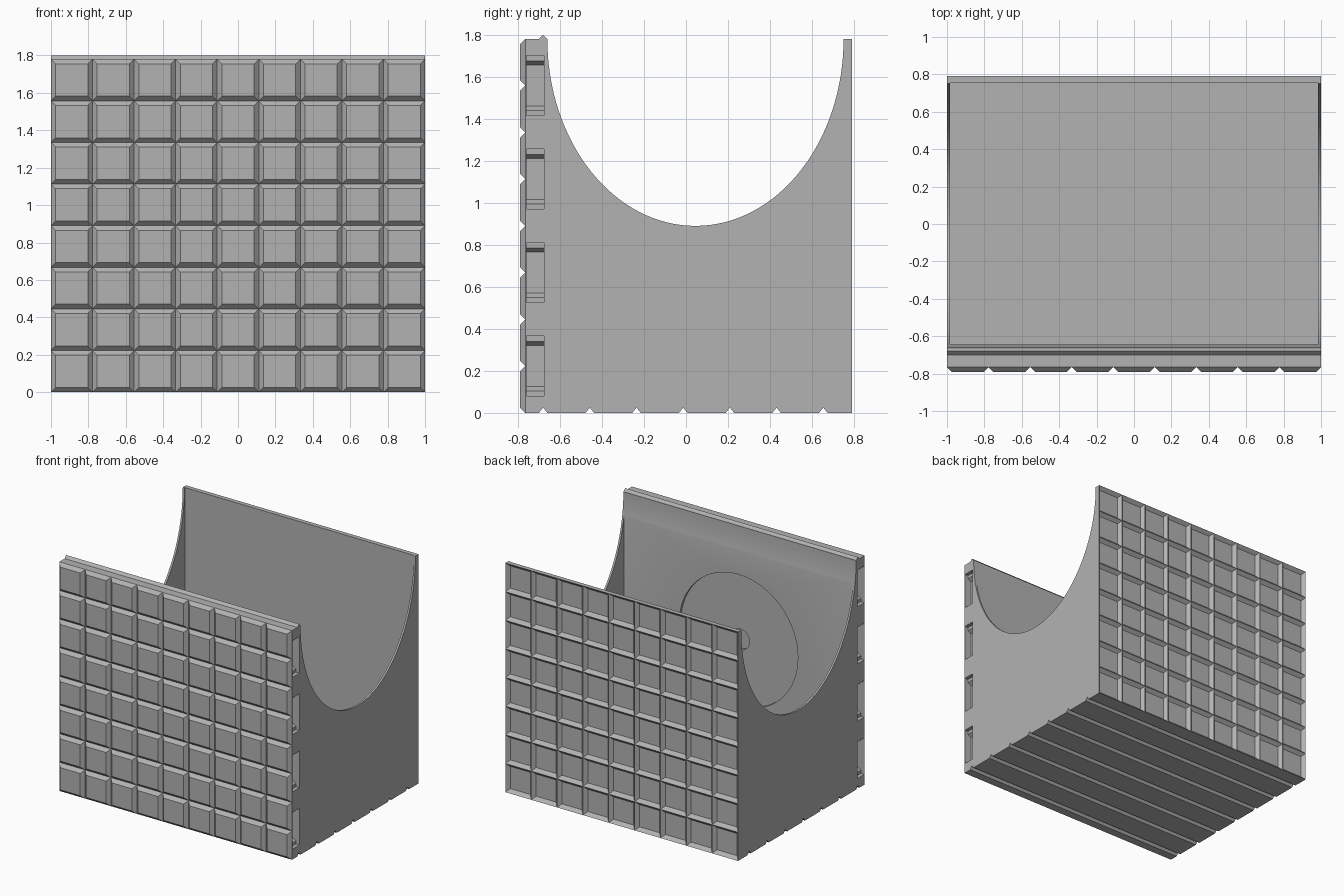
import bpy, bmesh
from math import pi, cos, sin
from mathutils import Vector

if "Cube" in bpy.data.objects:
    bpy.data.objects.remove(bpy.data.objects["Cube"])

grey = bpy.data.materials.new("plain_grey")
grey.use_nodes = True
COL = (0.45, 0.45, 0.45, 1)
grey.diffuse_color = COL
grey.node_tree.nodes["Principled BSDF"].inputs["Base Color"].default_value = COL

H = 1.78
COLS, ROWS = 9, 8
CX, CZ = 2 / COLS, H / ROWS
V = 0.025                       # depth of grooves, ridges and tiles
FRONT, BACK = -0.765, 0.765     # wall planes under tiles and ridges

# Maps a profile point and a distance along the axis to x, y, z
AXES = {"x": lambda u, v, t: (t, u, v),
        "y": lambda u, v, t: (u, t, v),
        "z": lambda u, v, t: (u, v, t)}


def add_prism(bm, pts, axis, a, b):
    place = AXES[axis]
    lo = [bm.verts.new(place(u, v, a)) for u, v in pts]
    hi = [bm.verts.new(place(u, v, b)) for u, v in pts]
    n = len(pts)
    bm.faces.new(lo)
    bm.faces.new(hi)
    for i in range(n):
        j = (i + 1) % n
        bm.faces.new((lo[i], lo[j], hi[j], hi[i]))


def finish(bm, name):
    bmesh.ops.recalc_face_normals(bm, faces=bm.faces)
    mesh = bpy.data.meshes.new(name)
    bm.to_mesh(mesh)
    bm.free()
    mesh.materials.append(grey)
    ob = bpy.data.objects.new(name, mesh)
    bpy.context.collection.objects.link(ob)
    return ob


def prism(name, pts, axis, a, b):
    bm = bmesh.new()
    add_prism(bm, pts, axis, a, b)
    return finish(bm, name)


def ellipse(cu, cv, ru, rv, n):
    return [(cu + ru * cos(2 * pi * i / n), cv + rv * sin(2 * pi * i / n)) for i in range(n)]


def rect(u0, v0, u1, v1):
    return [(u0, v0), (u1, v0), (u1, v1), (u0, v1)]


def cut(ob, cutter):
    mod = ob.modifiers.new("cut", "BOOLEAN")
    mod.operation = "DIFFERENCE"
    mod.solver = "EXACT"
    mod.object = cutter
    bpy.context.view_layer.objects.active = ob
    bpy.ops.object.modifier_apply(modifier=mod.name)
    bpy.data.objects.remove(cutter)


# Body: side profile with bottom grooves and the ridge on the front wall's top
profile = [(FRONT, 0)]
for i in range(7):
    y = -0.68 + i * CX
    profile += [(y - 0.02, 0), (y, V), (y + 0.02, 0)]
profile += [(BACK, 0), (BACK, H), (-0.662, H), (-0.68, 1.8), (-0.70, H), (FRONT, H)]
body = prism("body", profile, "x", -1, 1)

# Hollow inside, curved opening, round recess and its centre hole
cut(body, prism("cavity", rect(-0.985, -0.645, 0.985, 0.755), "z", 0.045, 2))
cut(body, prism("opening", ellipse(0.045, H, 0.705, 0.89, 128), "x", -1.2, 1.2))
cut(body, prism("round_recess", ellipse(0, 0.9, 0.51, 0.51, 64), "y", -0.665, -0.6))
cut(body, prism("centre_hole", ellipse(0, 0.9, 0.08, 0.08, 32), "y", -0.69, -0.6))

# Stepped clip pockets in both ends of the front wall
bm = bmesh.new()
for s in (-1, 1):
    for i in range(4):
        z = 0.08 + i * 2 * CZ
        shape = [(1.1, 0), (0.97, 0), (0.97, 0.025), (0.94, 0.045),
                 (0.94, 0.24), (0.97, 0.26), (0.97, 0.285), (1.1, 0.285)]
        add_prism(bm, [(s * x, z + h) for x, h in shape], "y", -0.76, -0.675)
cut(body, finish(bm, "clip_pockets"))

# Front tiles: bevelled blocks that leave V grooves between them
bm = bmesh.new()
for c in range(COLS):
    for r in range(ROWS):
        x, z = -1 + c * CX, r * CZ
        base = rect(x, z, x + CX, z + CZ)
        top = rect(x + V, z + V, x + CX - V, z + CZ - V)
        lo = [bm.verts.new((u, FRONT, v)) for u, v in base]
        hi = [bm.verts.new((u, FRONT - V, v)) for u, v in top]
        bm.faces.new(hi)
        for i in range(4):
            j = (i + 1) % 4
            bm.faces.new((lo[i], lo[j], hi[j], hi[i]))
front_tiles = finish(bm, "front_tiles")
# Keep the open-based tiles facing outward
for p in front_tiles.data.polygons:
    if p.normal.dot(Vector((0, -1, 0))) < 0:
        p.flip()

# Back ridges: triangular bars in a grid, halved along the border
bm = bmesh.new()
for n, step, start, axis, a, b in ((COLS, CX, -1, "z", 0, H), (ROWS, CZ, 0, "x", -1, 1)):
    for i in range(n + 1):
        p = start + i * step
        left = p if i == 0 else p - V
        right = p if i == n else p + V
        tri = [(q, y) for q, y in ((left, BACK), (p, BACK + V), (right, BACK))]
        if i == 0 or i == n:
            tri = [(p, BACK), (p, BACK + V), (right if i == 0 else left, BACK)]
        if axis == "x":
            tri = [(y, q) for q, y in tri]
        add_prism(bm, tri, axis, a, b)
back_ridges = finish(bm, "back_ridges")

# Smooth the curved opening and recess, keep edges sharp
bpy.ops.object.select_all(action="DESELECT")
body.select_set(True)
bpy.context.view_layer.objects.active = body
bpy.ops.object.shade_smooth_by_angle()
